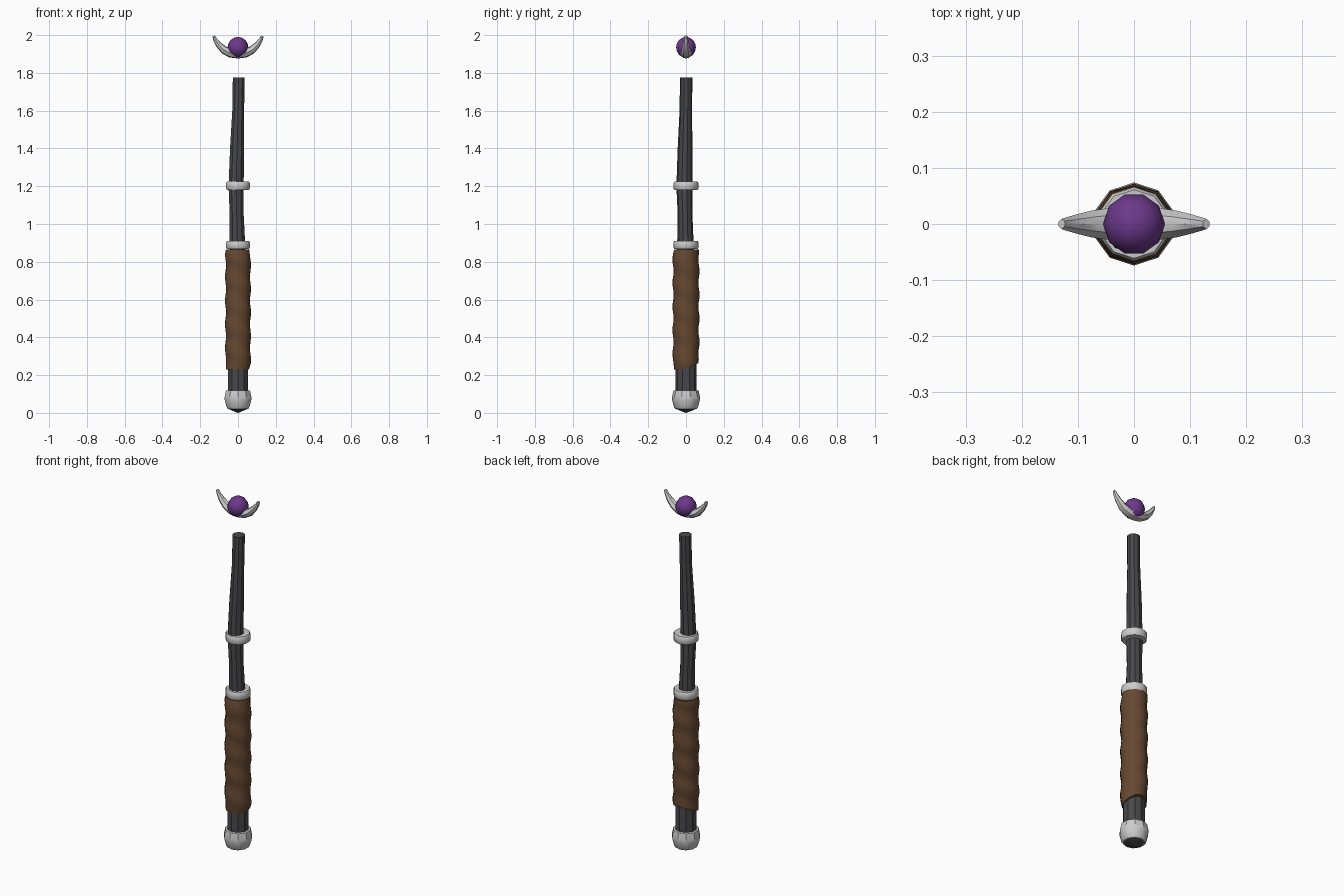
import bpy, math
from math import sin, cos, pi

if "Cube" in bpy.data.objects:
    bpy.data.objects.remove(bpy.data.objects["Cube"])

SIDES = 10


def material(name, col):
    m = bpy.data.materials.new(name)
    m.diffuse_color = (*col, 1)
    m.use_nodes = True
    m.node_tree.nodes["Principled BSDF"].inputs["Base Color"].default_value = m.diffuse_color
    return m


DARK = material("dark_metal", (0.065, 0.065, 0.07))
LEATHER = material("leather", (0.13, 0.065, 0.03))
PURPLE = material("purple_gem", (0.15, 0.04, 0.26))


def loft(name, rings, mat=None, angle=35):
    """Skin a list of equal-length point rings, closing both ends."""
    n = len(rings[0])
    verts = [p for r in rings for p in r]
    faces = [(k * n + i, k * n + (i + 1) % n, (k + 1) * n + (i + 1) % n, (k + 1) * n + i)
             for k in range(len(rings) - 1) for i in range(n)]
    faces += [tuple(range(n))[::-1], tuple(range((len(rings) - 1) * n, len(rings) * n))]
    me = bpy.data.meshes.new(name)
    me.from_pydata(verts, [], faces)
    ob = bpy.data.objects.new(name, me)
    bpy.context.collection.objects.link(ob)
    finish(ob, mat, angle)
    return ob


def finish(ob, mat, angle):
    if mat:
        ob.data.materials.append(mat)
    bpy.ops.object.select_all(action='DESELECT')
    ob.select_set(True)
    bpy.context.view_layer.objects.active = ob
    bpy.ops.object.shade_smooth_by_angle(angle=math.radians(angle))


ANGLES = [pi / 2 + 2 * pi * i / SIDES for i in range(SIDES)]


def ring(z, r, cx=0, cy=0):
    return [(cx + r * cos(a), cy + r * sin(a), z) for a in ANGLES]


# Slightly crooked shaft with a shallow pointed foot
shaft = [(0.0, .002, 0, 0), (0.022, .056, 0, 0), (0.24, .056, 0, 0), (0.6, .05, 0, 0),
         (0.88, .044, -.003, -.003), (1.05, .039, -.007, -.005), (1.2, .042, -.01, -.009),
         (1.4, .039, -.005, -.005), (1.6, .033, .001, -.001), (1.775, .033, .004, .001)]
loft("shaft", [ring(*s) for s in shaft], DARK)

# Pommel cap
loft("pommel", [ring(z, r) for z, r in
                [(.02, .056), (.032, .064), (.07, .074), (.085, .074), (.118, .067), (.12, .055)]])

# Leather grip with a spiral wrap ripple and an uneven lower edge
grip = []
N = 28
for k in range(N + 1):
    t = k / N
    row = []
    for a in ANGLES:
        z0 = .23 + .035 * max(0, sin(a))
        z = z0 + (.865 - z0) * t
        r = .0685 + .0035 * sin(2 * pi * z / .125 + a) - (.004 if k in (0, N) else 0)
        row.append((r * cos(a), r * sin(a), z))
    grip.append(row)
loft("leather_grip", grip, LEATHER, 45)

# Two metal collars
for name, z in (("lower_collar", .889), ("upper_collar", 1.202)):
    loft(name, [ring(z + dz, r) for dz, r in
                [(-.022, .045), (-.022, .061), (-.014, .066), (.014, .066), (.022, .061), (.022, .045)]])

# Floating crescent: centre x, centre z, half thickness, half width, tilt of the section
half = [(0, 1.897, .021, .031, 0), (.04, 1.904, .023, .029, 20), (.075, 1.922, .021, .024, 35),
        (.103, 1.950, .016, .017, 50), (.12, 1.975, .011, .012, 60), (.129, 1.994, .007, .009, 62)]
stations = [(-x, z, t, w, -d) for x, z, t, w, d in half[:0:-1]] + half
sec = [(0, -1), (.55, -.8), (1, 0), (.55, .8), (0, 1), (-.55, .8), (-1, 0), (-.55, -.8)]
rings = []
for x, z, t, w, d in stations:
    d = math.radians(d)
    rings.append([(x - v * t * sin(d), u * w, z + v * t * cos(d)) for u, v in sec])
loft("crescent", rings)

# Gem orb
bpy.ops.mesh.primitive_uv_sphere_add(segments=SIDES, ring_count=8, radius=.055,
                                     location=(0, 0, 1.935), rotation=(0, 0, pi / 2))
orb = bpy.context.object
orb.name = "gem_orb"
finish(orb, PURPLE, 60)
